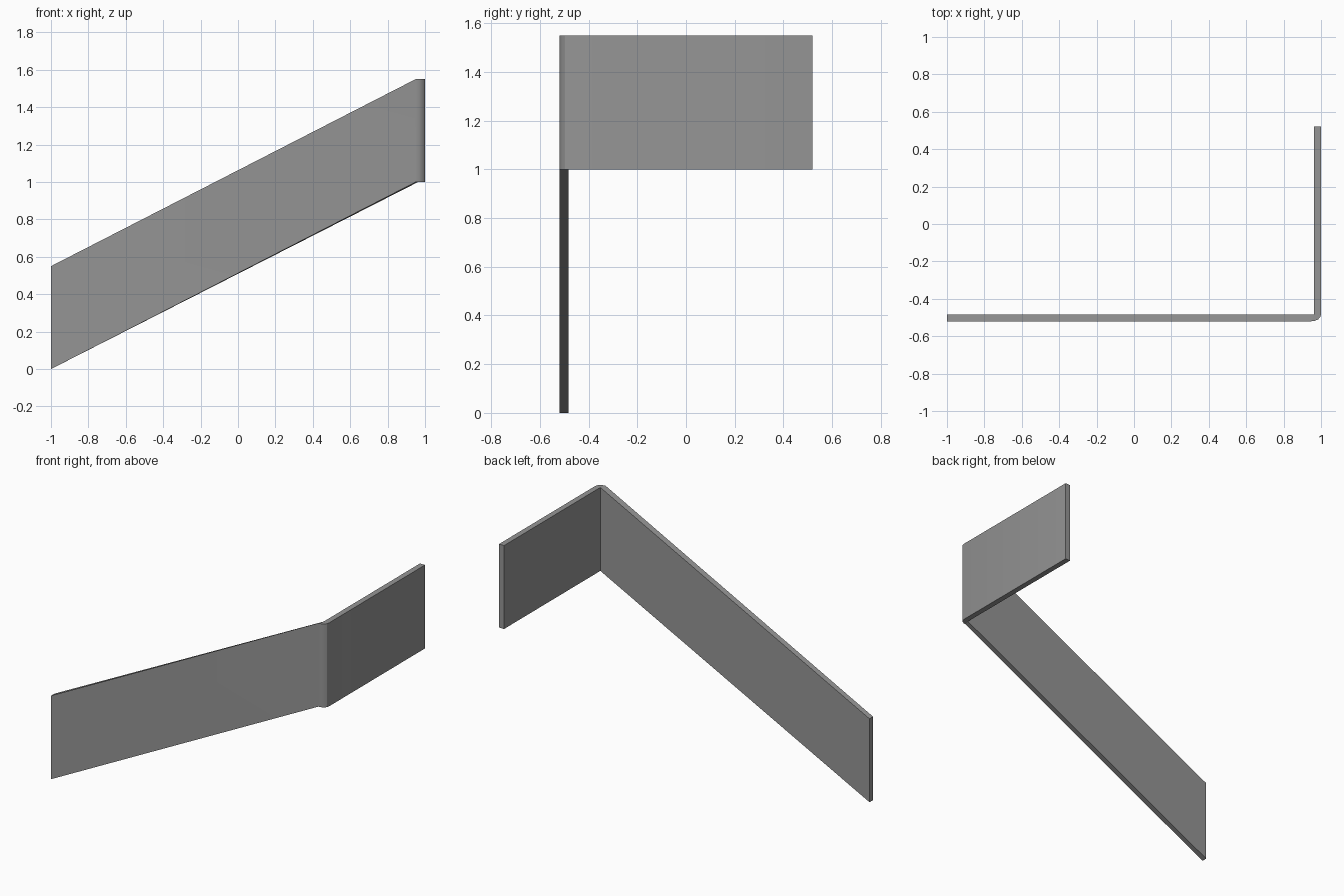
import bpy, bmesh, math

cube = bpy.data.objects.get("Cube")
if cube:
    bpy.data.objects.remove(cube, do_unlink=True)

# Single grey material
grey = bpy.data.materials.new("mid grey")
grey.use_nodes = True
colour = (0.3, 0.3, 0.3, 1)
grey.diffuse_color = colour
grey.node_tree.nodes["Principled BSDF"].inputs["Base Color"].default_value = colour

LEFT, BEND, INNER_X, RIGHT = -1.0, 0.95, 0.963, 1.0
FRONT, INNER_Y, BACK = -0.52, -0.483, 0.52
HEIGHT, RISE, SEGMENTS = 0.55, 1.0, 4


def base_height(x):
    """Lower edge: climbs along the flight, then runs level."""
    return min(RISE, RISE * (x - LEFT) / (BEND - LEFT))


# Plan outline: flight, rounded outer corner, landing, sharp inner corner
corner = []
for i in range(SEGMENTS + 1):
    a = math.pi / 2 * i / SEGMENTS
    corner.append((BEND + (RIGHT - BEND) * math.sin(a),
                   INNER_Y + (FRONT - INNER_Y) * math.cos(a)))
plan = [(LEFT, FRONT)] + corner + [(RIGHT, BACK), (INNER_X, BACK),
                                   (INNER_X, INNER_Y), (LEFT, INNER_Y)]

bm = bmesh.new()
low = [bm.verts.new((x, y, base_height(x))) for x, y in plan]
high = [bm.verts.new((x, y, base_height(x) + HEIGHT)) for x, y in plan]
count = len(plan)

# Upright faces
for i in range(count):
    j = (i + 1) % count
    bm.faces.new((low[i], low[j], high[j], high[i]))

# Edge strips: sloping flight, corner, landing
last = SEGMENTS + 1
end, back_in, inner, start_in = range(last + 1, count)
for ring in (low, high):
    bm.faces.new([ring[i] for i in (0, 1, inner, start_in)])
    bm.faces.new([ring[i] for i in (*range(1, last + 1), inner)])
    bm.faces.new([ring[i] for i in (last, end, back_in, inner)])
bmesh.ops.recalc_face_normals(bm, faces=bm.faces)

mesh = bpy.data.meshes.new("stair_side_panel")
bm.to_mesh(mesh)
bm.free()
mesh.materials.append(grey)
panel = bpy.data.objects.new("stair_side_panel", mesh)
bpy.context.collection.objects.link(panel)

# Smooth the rounded corner, keep the other edges sharp
bpy.context.view_layer.objects.active = panel
panel.select_set(True)
bpy.ops.object.shade_smooth_by_angle(angle=math.radians(25))
